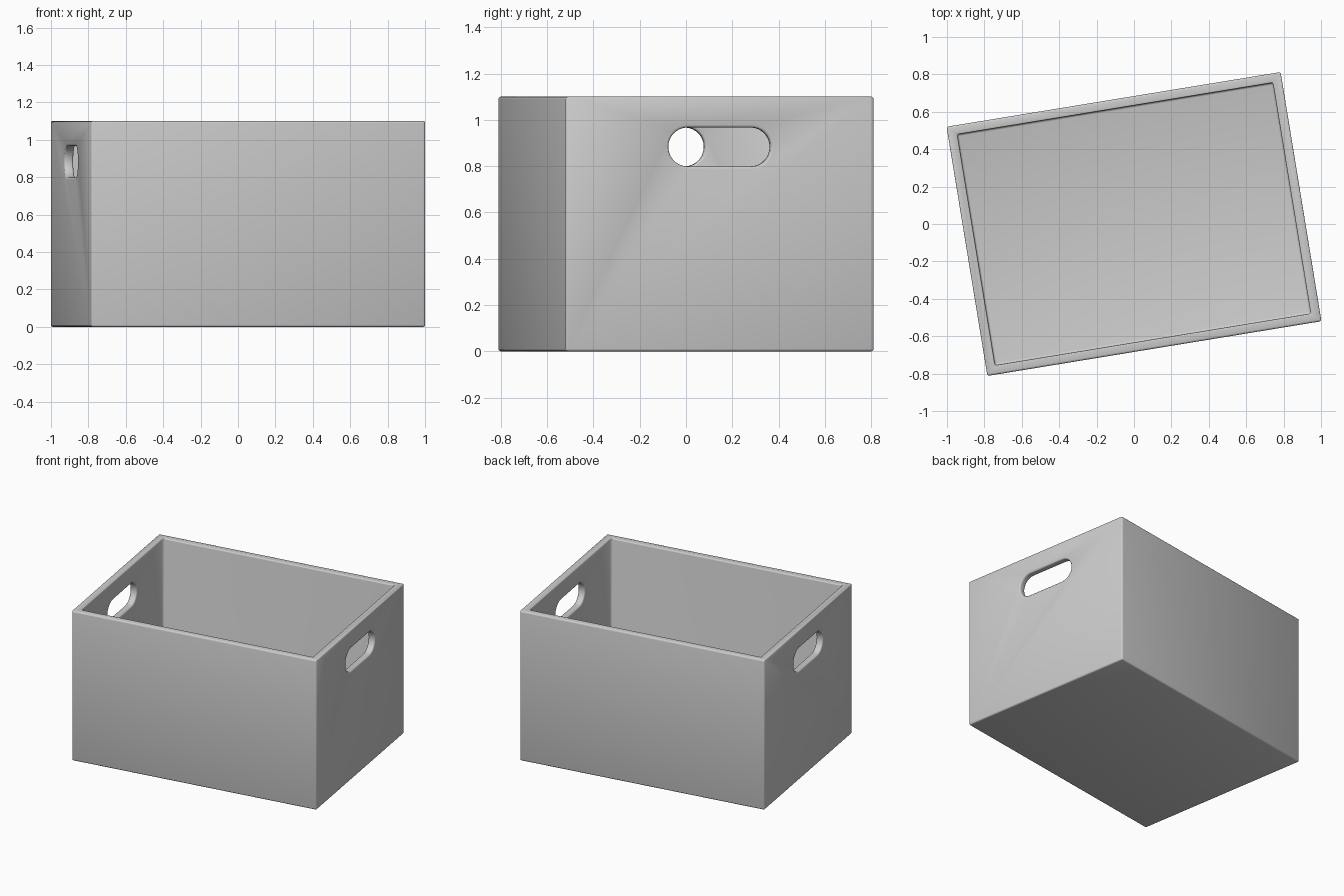
import bpy, math

if "Cube" in bpy.data.objects:
    bpy.data.objects.remove(bpy.data.objects["Cube"])

LENGTH, DEPTH, HEIGHT, WALL = 1.81, 1.35, 1.10, 0.05
TURN = math.radians(9.3)


def block(name, size, z_bottom):
    bpy.ops.mesh.primitive_cube_add(size=1, location=(0, 0, z_bottom + size[2] / 2))
    ob = bpy.context.object
    ob.name = name
    ob.scale = size
    bpy.ops.object.transform_apply(location=True, rotation=True, scale=True)
    return ob


def slot(name, half_width, radius, z, reach, steps=14):
    # stadium profile in the YZ plane, extruded through both end walls
    ring = []
    for side in (1, -1):
        for i in range(steps + 1):
            a = -math.pi / 2 + math.pi * i / steps
            ring.append((side * (half_width - radius + radius * math.cos(a)),
                         z + side * radius * math.sin(a)))
    n = len(ring)
    verts = [(x, y, h) for x in (-reach, reach) for y, h in ring]
    faces = [tuple(reversed(range(n))), tuple(range(n, 2 * n))]
    faces += [(i, (i + 1) % n, n + (i + 1) % n, n + i) for i in range(n)]
    me = bpy.data.meshes.new(name)
    me.from_pydata(verts, [], faces)
    ob = bpy.data.objects.new(name, me)
    bpy.context.collection.objects.link(ob)
    return ob


# outer shell and the volumes removed from it
box = block("storage_box", (LENGTH, DEPTH, HEIGHT), 0)
cavity = block("cavity_cutter", (LENGTH - 2 * WALL, DEPTH - 2 * WALL, HEIGHT), WALL)
handles = slot("handle_cutter", 0.224, 0.084, 0.883, 1.2)

for cutter in (cavity, handles):
    cutter.hide_render = True
    m = box.modifiers.new(cutter.name, 'BOOLEAN')
    m.operation, m.solver, m.object = 'DIFFERENCE', 'EXACT', cutter

# softened edges on rim, corners and handle holes
bev = box.modifiers.new("soft_edges", 'BEVEL')
bev.width, bev.segments = 0.011, 3
bev.limit_method, bev.angle_limit = 'ANGLE', math.radians(40)

# bake the modifiers and drop the cutters
bpy.ops.object.select_all(action='DESELECT')
box.select_set(True)
bpy.context.view_layer.objects.active = box
for m in list(box.modifiers):
    bpy.ops.object.modifier_apply(modifier=m.name)
for cutter in (cavity, handles):
    bpy.data.objects.remove(cutter)

# box stands turned on the ground
box.rotation_euler.z = TURN
bpy.ops.object.transform_apply(location=False, rotation=True, scale=False)
bpy.ops.object.shade_smooth_by_angle(angle=math.radians(35))
